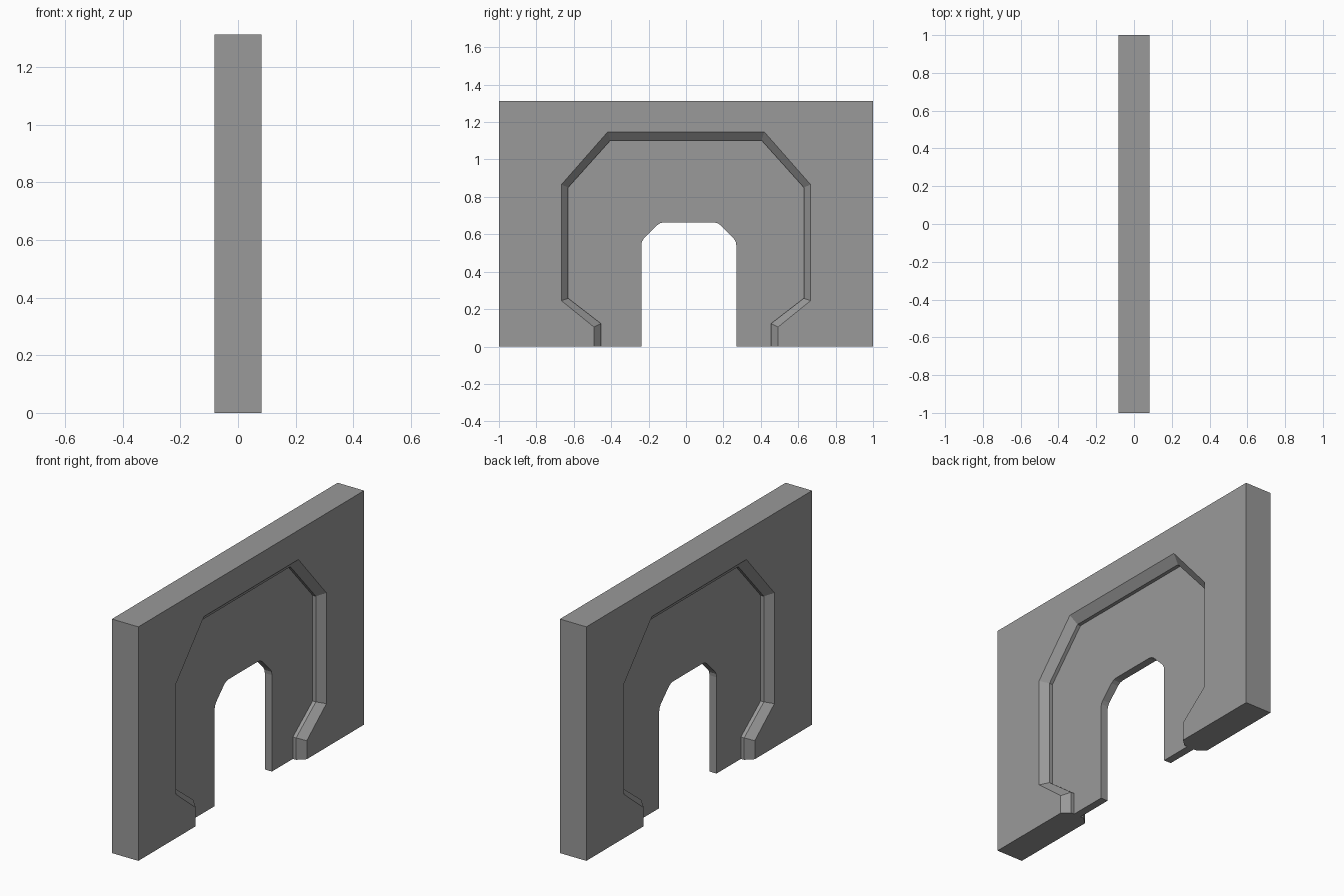
import bpy, bmesh

if "Cube" in bpy.data.objects:
    bpy.data.objects.remove(bpy.data.objects["Cube"])

FACE, STEP, PANEL = 0.082, 0.042, 0.022   # half thicknesses: wall, bevel foot, thin panel


def mirrored(half, centre=0.0):
    """Open outline in (y, z) from the right half, given bottom to top."""
    return ([(centre - y, z) for y, z in half] +
            [(centre + y, z) for y, z in reversed(half)])


# Outlines: wall rectangle, recess rim, recess foot, doorway with rounded chamfers
wall = mirrored([(1.0, 0), (1.0, 1.312)])
rim = mirrored([(0.492, 0), (0.492, 0.104), (0.666, 0.245), (0.666, 0.866), (0.418, 1.148)])
foot = mirrored([(0.455, 0), (0.455, 0.123), (0.630, 0.258), (0.630, 0.850), (0.404, 1.102)])
door = mirrored([(0.254, 0), (0.254, 0.540), (0.251, 0.560), (0.240, 0.578),
                 (0.170, 0.648), (0.152, 0.660), (0.130, 0.664)], 0.015)

# Ring of outlines running from the front face, through the doorway, to the back
side = [(wall, FACE), (rim, FACE), (foot, STEP), (foot, PANEL), (door, PANEL)]
ring = side + [(o, -x) for o, x in reversed(side)]

bm = bmesh.new()
loops = [[bm.verts.new((x, y, z)) for y, z in outline] for outline, x in ring]
for a, b in zip(loops, loops[1:] + loops[:1]):
    if len(a) == len(b) and a[0].co.x != b[0].co.x:
        # bevels, recess walls, door jambs and outer edges
        for i in range(len(a) - 1):
            bm.faces.new((a[i], a[i + 1], b[i + 1], b[i]))
    else:
        # flat wall faces and panels
        bm.faces.new(a + b[::-1])

# Undersides of the two legs
bm.faces.new([l[0] for l in loops])
bm.faces.new([l[-1] for l in loops])
bmesh.ops.recalc_face_normals(bm, faces=bm.faces)

mesh = bpy.data.meshes.new("doorway_wall")
bm.to_mesh(mesh)
bm.free()
bpy.context.collection.objects.link(bpy.data.objects.new("doorway_wall", mesh))

# Dark grey wall
dark = bpy.data.materials.new("dark_grey")
dark.diffuse_color = (0.32, 0.32, 0.32, 1)
dark.use_nodes = True
dark.node_tree.nodes["Principled BSDF"].inputs["Base Color"].default_value = dark.diffuse_color
mesh.materials.append(dark)
